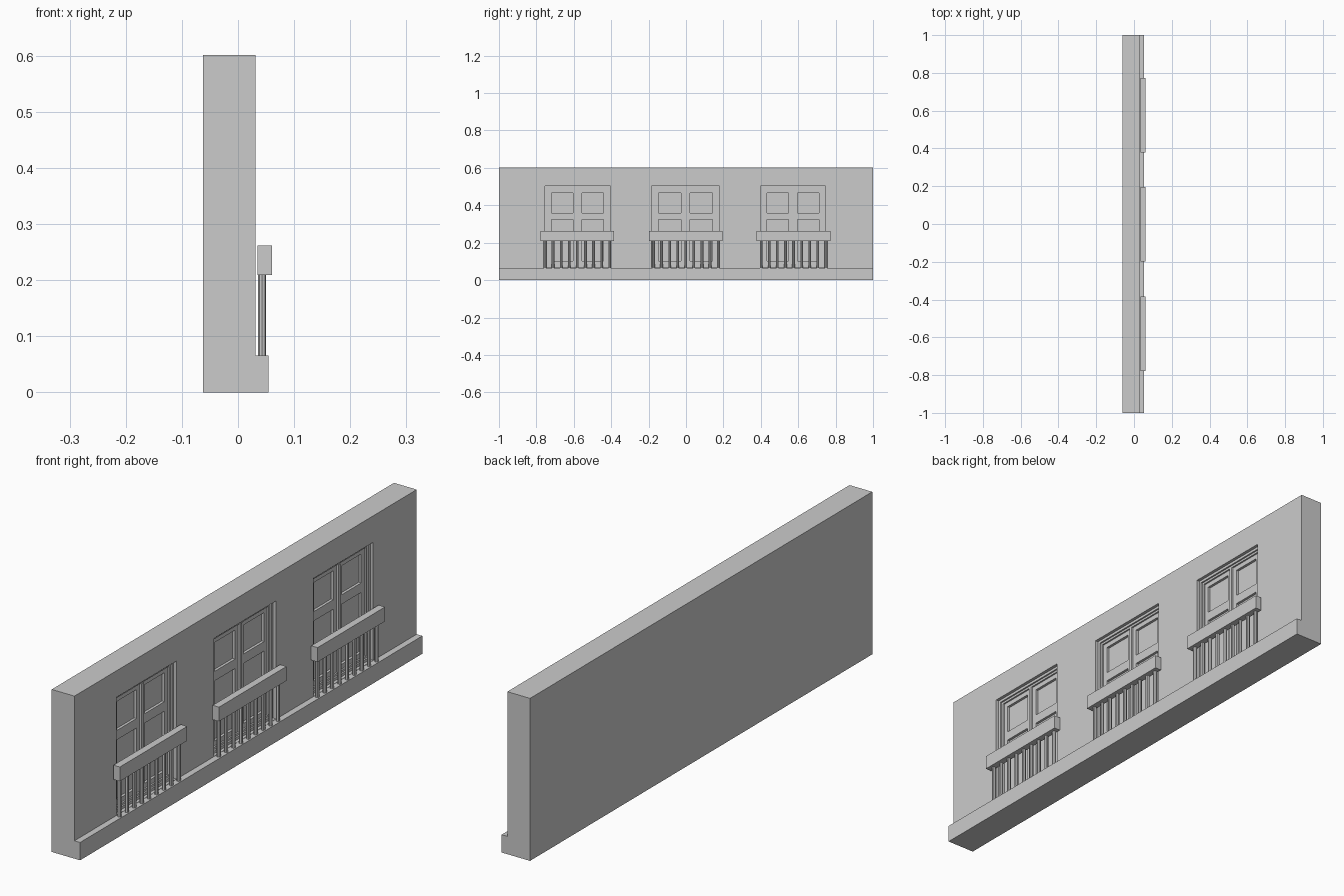
import bpy, bmesh
from mathutils import Matrix

if "Cube" in bpy.data.objects:
    bpy.data.objects.remove(bpy.data.objects["Cube"])

WALL = 0.031                 # outer wall face
DEPTH = 0.034                # depth of the window recess
Z0, Z1 = 0.067, 0.503        # bottom and top of openings
WINDOWS = [(-0.754, -0.404), (-0.184, 0.178), (0.398, 0.746)]
RAILS = [(-0.778, -0.384), (-0.198, 0.196), (0.378, 0.772)]


def finish(bm, name):
    mesh = bpy.data.meshes.new(name)
    bmesh.ops.recalc_face_normals(bm, faces=bm.faces)
    bm.to_mesh(mesh)
    bm.free()
    ob = bpy.data.objects.new(name, mesh)
    bpy.context.collection.objects.link(ob)
    return ob


def box(bm, x0, x1, y0, y1, z0, z1):
    m = Matrix.Translation(((x0 + x1) / 2, (y0 + y1) / 2, (z0 + z1) / 2))
    m = m @ Matrix.Diagonal((x1 - x0, y1 - y0, z1 - z0, 1))
    bmesh.ops.create_cube(bm, size=1, matrix=m)


def frame(bm, y0, y1, z0, z1, w, front):
    """Rectangular frame of width w, from the recess back to the front depth."""
    xb, xf = WALL - DEPTH - 0.001, WALL - front
    box(bm, xb, xf, y0, y0 + w, z0, z1)
    box(bm, xb, xf, y1 - w, y1, z0, z1)
    box(bm, xb, xf, y0 + w, y1 - w, z0, z0 + w)
    box(bm, xb, xf, y0 + w, y1 - w, z1 - w, z1)


# wall with base ledge, extruded from its L profile
bm = bmesh.new()
profile = [(-0.062, 0), (0.054, 0), (0.054, 0.066), (WALL, 0.066), (WALL, 0.601), (-0.062, 0.601)]
face = bm.faces.new([bm.verts.new((x, -1, z)) for x, z in profile])
ext = bmesh.ops.extrude_face_region(bm, geom=[face])
bmesh.ops.translate(bm, vec=(0, 2, 0),
                    verts=[v for v in ext["geom"] if isinstance(v, bmesh.types.BMVert)])
wall = finish(bm, "wall")

# window recesses
bm = bmesh.new()
for y0, y1 in WINDOWS:
    box(bm, WALL - DEPTH, 0.08, y0, y1, Z0, Z1)
cutter = finish(bm, "recess_cutter")
cutter.hide_render = True
cutter.hide_viewport = True
mod = wall.modifiers.new("recesses", "BOOLEAN")
mod.operation = "DIFFERENCE"
mod.solver = "EXACT"
mod.object = cutter

for i, ((y0, y1), (r0, r1)) in enumerate(zip(WINDOWS, RAILS), 1):
    # stepped outer frame and two casements with a transom bar each
    bm = bmesh.new()
    frame(bm, y0, y1, Z0, Z1, 0.010, 0.012)
    a, b, mid = y0 + 0.010, y1 - 0.010, (y0 + y1) / 2
    frame(bm, a, b, Z0 + 0.010, Z1 - 0.010, 0.008, 0.018)
    a, b = a + 0.008, b - 0.008
    zb, zt = Z0 + 0.018, Z1 - 0.018
    box(bm, WALL - DEPTH - 0.001, WALL - 0.016, mid - 0.006, mid + 0.006, zb, zt)
    for c, d in ((a, mid - 0.006), (mid + 0.006, b)):
        frame(bm, c, d, zb, zt, 0.018, 0.024)
        box(bm, WALL - DEPTH - 0.001, WALL - 0.024, c + 0.018, d - 0.018, 0.325, 0.36)
    finish(bm, f"window_frame_{i}")

    # balcony handrail
    bm = bmesh.new()
    box(bm, 0.035, 0.061, r0, r1, 0.209, 0.262)
    finish(bm, f"handrail_{i}")

    # nine balusters
    bm = bmesh.new()
    for k in range(9):
        y = r0 + 0.024 + k * (r1 - r0 - 0.048) / 8
        bmesh.ops.create_cone(bm, cap_ends=True, segments=8, radius1=0.0072, radius2=0.0072,
                              depth=0.146, matrix=Matrix.Translation((0.043, y, 0.138)))
    finish(bm, f"balusters_{i}")
